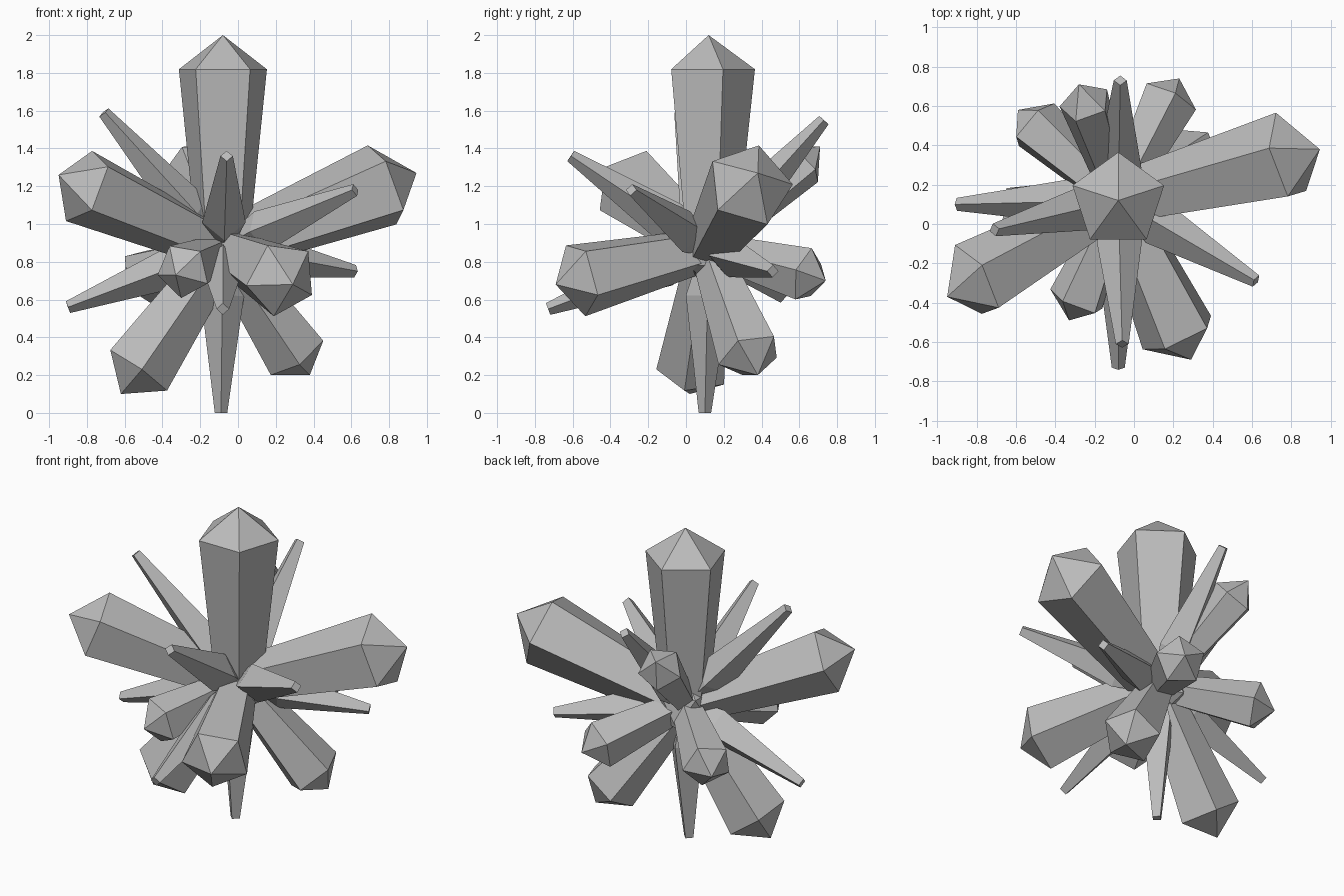
import bpy, bmesh, math
from mathutils import Vector

old = bpy.data.objects.get("Cube")
if old:
    bpy.data.objects.remove(old, do_unlink=True)

CENTRE = Vector((-0.08, 0.12, 0.87))

stone = bpy.data.materials.new("grey_stone")
stone.use_nodes = True
stone.diffuse_color = (0.5, 0.5, 0.5, 1)
stone.node_tree.nodes["Principled BSDF"].inputs["Base Color"].default_value = (0.5, 0.5, 0.5, 1)


def finish(bm, name):
    bmesh.ops.recalc_face_normals(bm, faces=bm.faces)
    mesh = bpy.data.meshes.new(name)
    bm.to_mesh(mesh)
    bm.free()
    mesh.materials.append(stone)
    bpy.context.collection.objects.link(bpy.data.objects.new(name, mesh))


def shard(name, tip, hint, sides, profile, pointed):
    """Rings of (distance, radius) from the centre to the tip; one corner faces hint."""
    axis = Vector(tip) - CENTRE
    length = axis.length
    axis.normalize()
    u = Vector(hint) - CENTRE
    u = (u - axis * u.dot(axis)).normalized()
    v = axis.cross(u)
    bm = bmesh.new()
    rings = []
    for dist, radius in profile(length):
        rings.append([bm.verts.new(CENTRE + axis * dist + radius * (
            u * math.cos(math.tau * i / sides) + v * math.sin(math.tau * i / sides)))
            for i in range(sides)])
    for a, b in zip(rings, rings[1:]):
        for i in range(sides):
            j = (i + 1) % sides
            bm.faces.new((a[i], a[j], b[j], b[i]))
    bm.faces.new(rings[0][::-1])
    if pointed:
        apex = bm.verts.new(tip)
        for i in range(sides):
            bm.faces.new((rings[-1][i], rings[-1][(i + 1) % sides], apex))
    else:
        bm.faces.new(rings[-1])
    finish(bm, name)


# Central core
bm = bmesh.new()
bmesh.ops.create_icosphere(bm, subdivisions=1, radius=0.2)
bmesh.ops.translate(bm, verts=bm.verts, vec=CENTRE)
finish(bm, "core")

# Five-sided crystals: tip, a shoulder corner, shoulder radius
crystals = {
    "top": ((-0.08, 0.12, 2.0), (-0.08, 0.37, 1.81), 0.245),
    "upper_left": ((0.945, 0.38, 1.27), (0.75, 0.57, 1.22), 0.235),
    "upper_right": ((-0.95, -0.37, 1.26), (-0.75, -0.19, 1.4), 0.21),
    "lower_right": ((-0.62, 0.02, 0.1), (-0.53, -0.16, 0.2), 0.195),
    "lower_left": ((0.38, 0.38, 0.2), (0.46, 0.28, 0.37), 0.175),
    "front_left": ((0.29, -0.69, 0.68), (0.19, -0.53, 0.53), 0.205),
    "front_right": ((-0.33, -0.49, 0.73), (-0.33, -0.42, 0.58), 0.15),
    "back_right": ((-0.59, 0.58, 0.7), (-0.61, 0.46, 0.82), 0.15),
    "back_upper": ((-0.28, 0.71, 1.41), (-0.28, 0.7, 1.26), 0.135),
    "back_left": ((0.23, 0.74, 0.7), (0.25, 0.585, 0.575), 0.15),
}
for name, (tip, hint, r) in crystals.items():
    shard(name + "_crystal", tip, hint, 5,
          lambda n, r=r: [(0.08, r * 0.62), (n * 0.84, r)], True)

# Thin four-sided spikes with blunt ends
spikes = {
    "back_top": (-0.07, 0.73, 1.55),
    "right_top": (-0.71, -0.03, 1.59),
    "front_top": (-0.06, -0.61, 1.36),
    "left_front": (0.62, -0.29, 1.18),
    "right_low": (-0.9, 0.1, 0.56),
    "left_back": (0.62, 0.46, 0.75),
    "front_low": (-0.08, -0.73, 0.55),
    "bottom": (-0.09, 0.1, 0.0),
}
for name, tip in spikes.items():
    hint = CENTRE + Vector((0, 1, 0) if name == "bottom" else (0, 0, 1))
    shard(name + "_spike", tip, hint, 4,
          lambda n: [(0.1, 0.07), (0.25, 0.115), (n, 0.033)], False)
